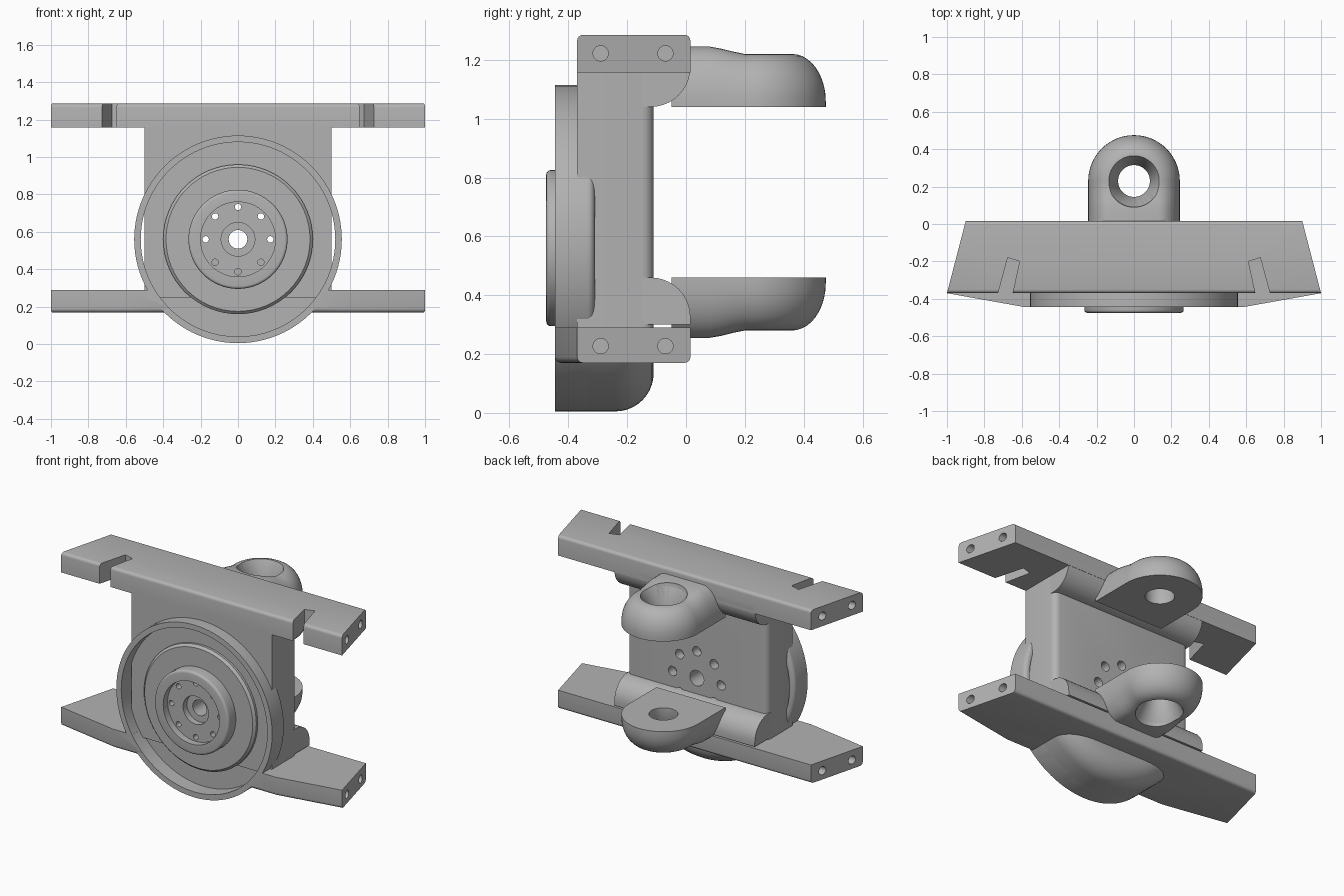
import bpy, bmesh
from math import sin, cos, pi
from mathutils import Vector

cube = bpy.data.objects.get("Cube")
if cube:
    bpy.data.objects.remove(cube)

grey = bpy.data.materials.new("cast_grey")
grey.use_nodes = True
grey.diffuse_color = (0.45, 0.45, 0.45, 1)
grey.node_tree.nodes["Principled BSDF"].inputs["Base Color"].default_value = grey.diffuse_color

AXIS_Z = 0.56     # height of the hub axis
LUG_Y = 0.23      # depth of the lug eye
MIRROR_Z = 1.5    # sum of the heights of a lug and its mirror


def finish(bm, name):
    bmesh.ops.recalc_face_normals(bm, faces=bm.faces)
    mesh = bpy.data.meshes.new(name)
    bm.to_mesh(mesh)
    bm.free()
    mesh.materials.append(grey)
    ob = bpy.data.objects.new(name, mesh)
    bpy.context.collection.objects.link(ob)
    return ob


def arc(cx, cy, rx, ry, a, b, n=10):
    return [(cx + rx * cos(a + (b - a) * i / n), cy + ry * sin(a + (b - a) * i / n))
            for i in range(n + 1)]


def loft(name, rings, rule=None, width=0.02):
    """Skin equal closed rings, cap the ends, round edges picked by rule."""
    bm = bmesh.new()
    rows = [[bm.verts.new(p) for p in ring] for ring in rings]
    n = len(rows[0])
    for a, b in zip(rows, rows[1:]):
        for i in range(n):
            bm.faces.new((a[i], a[(i + 1) % n], b[(i + 1) % n], b[i]))
    bm.faces.new(rows[0])
    bm.faces.new(rows[-1])
    bmesh.ops.recalc_face_normals(bm, faces=bm.faces)
    if rule:
        edges = [e for e in bm.edges if rule(*(v.co for v in e.verts))]
        bmesh.ops.bevel(bm, geom=edges, offset=width, segments=4, profile=0.5, affect='EDGES')
    return finish(bm, name)


def plan(name, pts, z0, z1, rule=None, width=0.02):
    return loft(name, [[(x, y, z) for x, y in pts] for z in (z0, z1)], rule, width)


def lathe(name, pts, about="y", closed=False, steps=64):
    """Spin (radius, height) points about the hub axis or the lug eye."""
    bm = bmesh.new()
    if about == "y":
        verts = [bm.verts.new((r, h, AXIS_Z)) for r, h in pts]
        centre, axis = (0, 0, AXIS_Z), (0, 1, 0)
    else:
        verts = [bm.verts.new((r, LUG_Y, h)) for r, h in pts]
        centre, axis = (0, LUG_Y, 0), (0, 0, 1)
    pairs = list(zip(verts, verts[1:])) + ([(verts[-1], verts[0])] if closed else [])
    edges = [bm.edges.new(p) for p in pairs]
    bmesh.ops.spin(bm, geom=verts + edges, cent=centre, axis=axis, dvec=(0, 0, 0),
                   angle=2 * pi, steps=steps, use_merge=False)
    bmesh.ops.remove_doubles(bm, verts=bm.verts, dist=1e-4)
    return finish(bm, name)


def rod(name, start, end, radius, sides=24):
    a, b = Vector(start), Vector(end)
    turn = (b - a).to_track_quat('Z', 'Y')
    ring = [turn @ Vector((radius * cos(2 * pi * i / sides), radius * sin(2 * pi * i / sides), 0))
            for i in range(sides)]
    return loft(name, [[a + p for p in ring], [b + p for p in ring]])


def cut(ob, cutters):
    for c in cutters:
        mod = ob.modifiers.new("cut", 'BOOLEAN')
        mod.operation, mod.solver, mod.object = 'DIFFERENCE', 'EXACT', c
    bpy.context.view_layer.update()
    graph = bpy.context.evaluated_depsgraph_get()
    mesh = bpy.data.meshes.new_from_object(ob.evaluated_get(graph))
    ob.modifiers.clear()
    ob.data = mesh


def mirrored(ob, name):
    bm = bmesh.new()
    bm.from_mesh(ob.data)
    for v in bm.verts:
        v.co.z = MIRROR_Z - v.co.z
    return finish(bm, name)


def both_sides(pts):
    return pts + [(-x, y) for x, y in reversed(pts)]


# Cutters
recess = lathe("recess_cutter", [(0, -0.6), (0.52, -0.6), (0.52, -0.35), (0, -0.35)])
drills = [rod("hub_drill", (0, -0.6, AXIS_Z), (0, 0, AXIS_Z), 0.05)]
for i in range(8):
    x, z = 0.173 * cos(i * pi / 4), AXIS_Z + 0.173 * sin(i * pi / 4)
    drills.append(rod("bolt_drill", (x, -0.6, z), (x, -0.15, z), 0.017))
    drills.append(rod("bolt_bore", (x, -0.17, z), (x, 0, z), 0.03))
slots, end_drills = [], []
for s in (-1, 1):
    slots.append(plan("slot_cutter", [(s * 0.74, -0.42), (s * 0.675, -0.18),
                                      (s * 0.612, -0.2), (s * 0.66, -0.42)], 1.1, 1.4))
    for z in (1.222, 0.227):
        for y in (-0.29, -0.07):
            end_drills.append(rod("end_drill", (s * 0.8, y, z), (s * 1.1, y, z), 0.026))
eye = lathe("eye_cutter", [(0, 1), (0.085, 1), (0.085, 1.12), (0.14, 1.23), (0.14, 1.35), (0, 1.35)], "z")
trim = plan("trim_cutter", [(-1, -1), (1, -1), (1, 1), (-1, 1)], 0.25, 1.5)

# Rails
top_rail = plan("top_rail", both_sides([(0.9, 0.015), (1, -0.37)]), 1.157, 1.285,
                lambda a, b: min(a.z, b.z) > 1.2 and abs(a.x - b.x) > 0.3)
cut(top_rail, slots + end_drills)
bottom_rail = plan("bottom_rail", both_sides([(0.9, 0.015), (1, -0.37), (0.58, -0.445)]), 0.17, 0.29,
                   lambda a, b: max(a.z, b.z) < 0.2 and abs(a.x - b.x) > 0.3)
cut(bottom_rail, [recess] + end_drills)

# Upright web with rounded rear corners
web = plan("web", both_sides([(0.5, -0.37), (0.5, -0.11)]), 0.25, 1.2,
           lambda a, b: abs(a.z - b.z) > 0.5 and a.y > -0.2, 0.04)
cut(web, drills)

# Rounded flanges that join the web to the rails
side = [(-0.15, 1.2), (-0.15, 1.04)] + arc(-0.12, 1.175, 0.135, 0.135, -pi / 2, 0) + [(0.015, 1.2)]
top_flange = loft("top_flange", [[(x, y, z) for y, z in side] for x in (-0.5, 0.5)])
bottom_flange = mirrored(top_flange, "bottom_flange")

# Round housing: rim, lower bowl and stepped hub
rim = lathe("housing_rim", [(0.52, -0.445), (0.555, -0.445)]
            + arc(0.53, -0.335, 0.025, 0.025, 0, pi / 2, 5) + [(0.52, -0.31)], closed=True, steps=96)
bowl = lathe("housing_bowl", [(0, -0.445), (0.555, -0.445)]
             + arc(0.425, -0.24, 0.13, 0.13, 0, pi / 2) + [(0, -0.11)], steps=96)
cut(bowl, [recess, trim])
hub = lathe("stepped_hub", [(0, -0.2), (0.4, -0.2), (0.4, -0.385), (0.385, -0.4), (0.265, -0.4)]
            + arc(0.25, -0.46, 0.015, 0.015, 0, -pi / 2, 4)
            + [(0.2, -0.475), (0.2, -0.43), (0.09, -0.43), (0.09, -0.39), (0, -0.39)])
cut(hub, drills)

# Lugs: domed eye and a stem that swells towards the rail
def lug_edge(top):
    return [(0.245, 1.04)] + arc(0.13, 1.06, 0.115, top - 1.06, 0, pi / 2)


dome = lathe("top_lug_eye", [(0, 1.04)] + lug_edge(1.22) + [(0, 1.22)], "z")
stations = [(-0.05, 1.245), (0.08, 1.245), (0.12, 1.238), (0.16, 1.228), (0.2, 1.22), (LUG_Y, 1.22)]
stem = loft("top_lug_stem", [[(x, y, z) for x, z in both_sides(lug_edge(top))] for y, top in stations])
for part in (dome, stem):
    cut(part, [eye])
mirrored(dome, "bottom_lug_eye")
mirrored(stem, "bottom_lug_stem")

# Drop the cutters, then smooth the curved faces
for c in [recess, eye, trim] + drills + slots + end_drills:
    bpy.data.objects.remove(c)
bpy.ops.object.select_all(action='DESELECT')
for ob in bpy.context.collection.objects:
    if ob.type == 'MESH':
        ob.select_set(True)
        bpy.context.view_layer.objects.active = ob
bpy.ops.object.shade_smooth_by_angle(angle=0.6)
